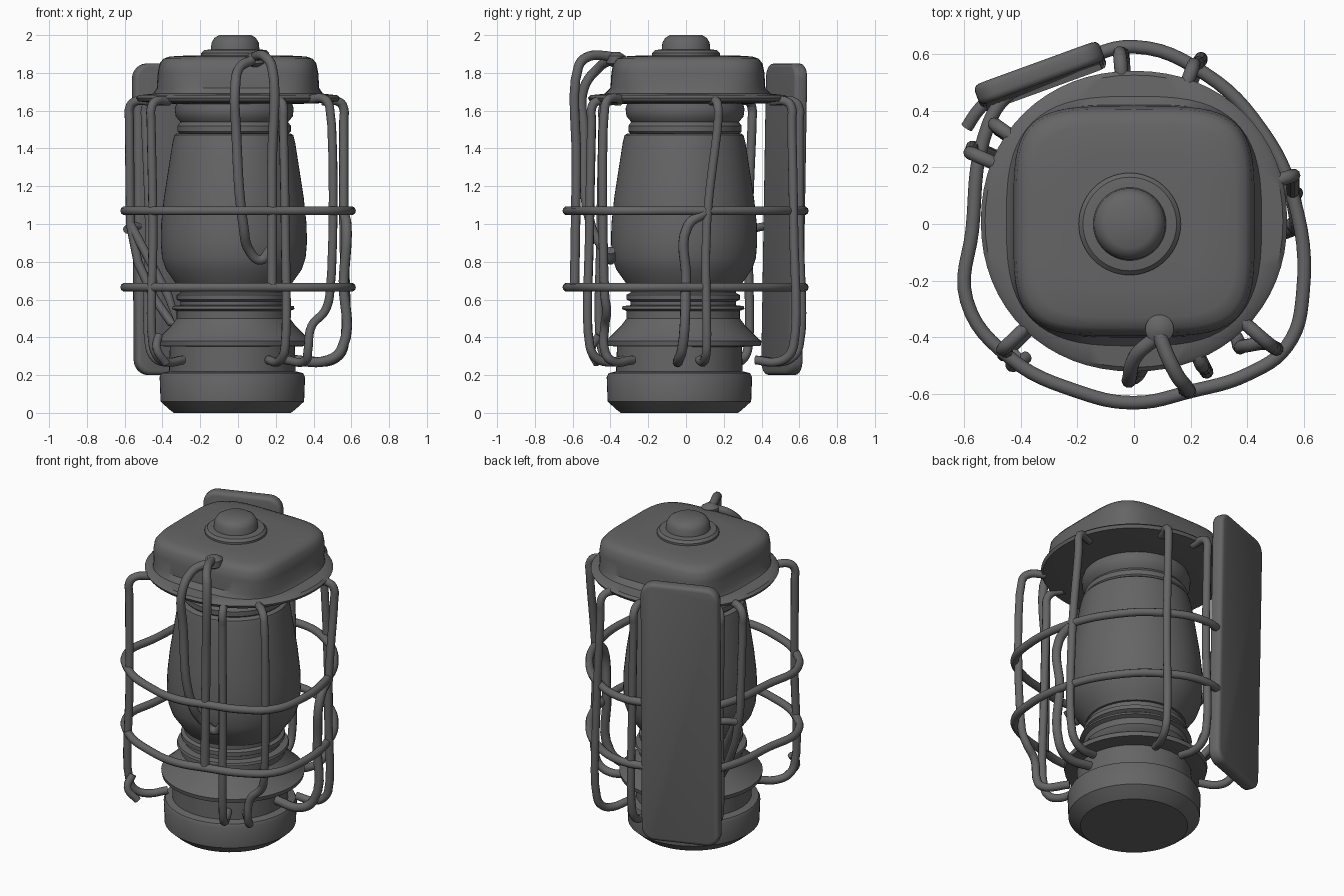
import bpy, bmesh, math
from mathutils import Matrix

old = bpy.data.objects.get("Cube")
if old:
    bpy.data.objects.remove(old, do_unlink=True)

metal = bpy.data.materials.new("dark_grey_metal")
metal.use_nodes = True
GREY = (0.13, 0.13, 0.13, 1)
metal.diffuse_color = GREY
metal.node_tree.nodes["Principled BSDF"].inputs["Base Color"].default_value = GREY


def finish(obj, angle=35):
    obj.data.materials.clear()
    obj.data.materials.append(metal)
    bpy.ops.object.select_all(action='DESELECT')
    obj.select_set(True)
    bpy.context.view_layer.objects.active = obj
    bpy.ops.object.shade_smooth_by_angle(angle=math.radians(angle))
    return obj


def add_mesh(name, bm):
    bmesh.ops.recalc_face_normals(bm, faces=bm.faces)
    mesh = bpy.data.meshes.new(name)
    bm.to_mesh(mesh)
    bm.free()
    obj = bpy.data.objects.new(name, mesh)
    bpy.context.collection.objects.link(obj)
    return finish(obj)


def loft(name, rings, centre, segments=64):
    """Stack rings of (half width, half depth, height, squareness)."""
    bm = bmesh.new()
    loops = []
    for rx, ry, z, n in rings:
        loop = []
        for i in range(segments):
            a = 2 * math.pi * i / segments
            c, s = math.cos(a), math.sin(a)
            x = math.copysign(abs(c) ** (2 / n), c) * rx
            y = math.copysign(abs(s) ** (2 / n), s) * ry
            loop.append(bm.verts.new((centre[0] + x, centre[1] + y, z)))
        loops.append(loop)
    for low, high in zip(loops, loops[1:]):
        for i in range(segments):
            j = (i + 1) % segments
            bm.faces.new((low[i], low[j], high[j], high[i]))
    bm.faces.new(loops[0])
    bm.faces.new(loops[-1])
    return add_mesh(name, bm)


def turned(name, profile, centre):
    return loft(name, [(r, r, z, 2) for r, z in profile], centre)


def rod(name, points, radius=0.024, closed=False):
    curve = bpy.data.curves.new(name, 'CURVE')
    curve.dimensions = '3D'
    curve.bevel_depth = radius
    curve.bevel_resolution = 3
    curve.resolution_u = 6
    curve.use_fill_caps = True
    spline = curve.splines.new('BEZIER')
    spline.bezier_points.add(len(points) - 1)
    for bp, p in zip(spline.bezier_points, points):
        bp.co = p
        bp.handle_left_type = bp.handle_right_type = 'AUTO'
    spline.use_cyclic_u = closed
    obj = bpy.data.objects.new(name, curve)
    bpy.context.collection.objects.link(obj)
    bpy.ops.object.select_all(action='DESELECT')
    obj.select_set(True)
    bpy.context.view_layer.objects.active = obj
    bpy.ops.object.convert(target='MESH')
    return finish(bpy.context.view_layer.objects.active, 50)


# Turned body parts
turned("base", [(0.31, 0), (0.33, 0.015), (0.38, 0.06), (0.385, 0.19), (0.375, 0.21),
                (0.335, 0.22), (0.33, 0.37)], (-0.03, -0.035))
turned("flange", [(0.32, 0.35), (0.41, 0.355), (0.415, 0.38), (0.39, 0.4), (0.33, 0.46),
                  (0.3, 0.5), (0.3, 0.54), (0.325, 0.55), (0.32, 0.565), (0.28, 0.57),
                  (0.28, 0.59), (0.3, 0.6), (0.3, 0.625), (0.28, 0.635), (0.28, 0.7)],
       (-0.025, -0.015))
turned("globe", [(0.29, 0.66), (0.31, 0.69), (0.36, 0.76), (0.38, 0.82), (0.387, 0.9),
                 (0.385, 1.0), (0.37, 1.14), (0.35, 1.27), (0.325, 1.43), (0.315, 1.47),
                 (0.3, 1.48)], (-0.022, -0.01))
turned("neck", [(0.28, 1.47), (0.3, 1.49), (0.3, 1.52), (0.285, 1.54), (0.31, 1.57),
                (0.315, 1.61), (0.3, 1.66)], (-0.02, -0.005))

# Cap: round brim blending to a rounded square crown
loft("cap", [(0.3, 0.3, 1.635, 2), (0.45, 0.45, 1.64, 2), (0.53, 0.52, 1.65, 2.1),
             (0.54, 0.53, 1.668, 2.1), (0.525, 0.515, 1.682, 2.1), (0.45, 0.44, 1.69, 3),
             (0.43, 0.41, 1.72, 3.8), (0.425, 0.405, 1.8, 4.2), (0.415, 0.395, 1.85, 4.4),
             (0.395, 0.375, 1.875, 4.4), (0.36, 0.34, 1.887, 4.2), (0.25, 0.24, 1.893, 3)],
     (0, 0.01))
turned("cap_collar", [(0.18, 1.88), (0.18, 1.905), (0.165, 1.92), (0.13, 1.925)], (-0.015, 0))
turned("cap_knob", [(0.13, 1.91), (0.125, 1.96), (0.11, 1.985), (0.085, 2.0)], (-0.015, 0))

# Back panel: rounded slab
bm = bmesh.new()
bmesh.ops.create_cube(bm, size=1, matrix=Matrix.Diagonal((0.47, 0.075, 1.65, 1)))
corners = [e for e in bm.edges if abs((e.verts[0].co - e.verts[1].co).y) > 0.01]
bmesh.ops.bevel(bm, geom=corners, offset=0.08, segments=6, affect='EDGES', profile=0.5)
rims = [e for e in bm.edges if abs((e.verts[0].co - e.verts[1].co).y) < 0.001]
bmesh.ops.bevel(bm, geom=rims, offset=0.022, segments=3, affect='EDGES', profile=0.5)
bm.transform(Matrix.Translation((-0.33, 0.52, 1.025)) @ Matrix.Rotation(math.radians(20), 4, 'Z')
             @ Matrix.Rotation(math.radians(-1), 4, 'X'))
add_mesh("back_panel", bm)

# Guard hoops
hoop = [(0, 0.625), (0.25, 0.53), (0.45, 0.33), (0.56, 0.1), (0.595, -0.25), (0.54, -0.43),
        (0.4, -0.53), (0.2, -0.59), (0, -0.63), (-0.2, -0.59), (-0.44, -0.47),
        (-0.59, -0.27), (-0.57, -0.02), (-0.53, 0.3), (-0.45, 0.45), (-0.2, 0.57)]
for name, z in (("upper_hoop", 1.07), ("lower_hoop", 0.665)):
    rod(name, [(x, y, z) for x, y in hoop], closed=True)


# Upright guard bars, bent in at both ends
def upright(name, top, foot, low=0.36, hook=True):
    (x, y), (u, v) = top, foot
    pts = [(x * 0.8, y * 0.8, 1.65), (x * 0.96, y * 0.96, 1.645), (x, y, 1.61),
           (x, y, 1.55), (u, v, 1.0), (u, v, low)]
    if hook:
        pts += [(u * 0.95, v * 0.95, 0.3), (u * 0.84, v * 0.84, 0.27),
                (u * 0.65, v * 0.65, 0.28)]
    rod(name, pts)


upright("left_bar", (0.56, 0.17), (0.56, 0.11), 0.35)
upright("front_right_bar", (-0.46, -0.44), (-0.45, -0.45))
upright("front_bar", (0.24, -0.5), (0.25, -0.51))
upright("back_bar", (0.21, 0.56), (0.23, 0.57))
upright("back_panel_bar", (-0.05, 0.6), (-0.04, 0.6))
upright("right_bar", (-0.49, 0.35), (-0.47, 0.33))
upright("right_short_bar", (-0.575, 0.25), (-0.57, 0.27), 1.25 - 0.25, False)
rod("front_left_bar", [(0.38, -0.34, 1.66), (0.46, -0.41, 1.66), (0.485, -0.43, 1.62),
                       (0.485, -0.43, 0.62), (0.46, -0.42, 0.54), (0.39, -0.43, 0.46),
                       (0.37, -0.43, 0.33), (0.36, -0.4, 0.28), (0.25, -0.28, 0.28)])
rod("left_lower_bar", [(0.56, 0.1, 1.06), (0.575, 0.01, 0.99), (0.56, 0.0, 0.7),
                       (0.55, -0.02, 0.34), (0.48, -0.04, 0.28), (0.28, -0.04, 0.28)], 0.027)

# Front handle with a loose inner leg
rod("handle", [(0.08, -0.35, 1.87), (0.1, -0.42, 1.89), (0.15, -0.53, 1.88),
               (0.18, -0.57, 1.83), (0.18, -0.58, 1.3), (0.18, -0.59, 0.66)], 0.026)
rod("handle_inner_leg", [(0.08, -0.4, 1.87), (0.01, -0.46, 1.83), (-0.015, -0.54, 1.72),
                         (-0.01, -0.54, 1.5), (0.03, -0.5, 0.98), (0.06, -0.43, 0.86),
                         (0.12, -0.4, 0.81), (0.17, -0.4, 0.86)], 0.026)
turned("handle_joint", [(0.02, 1.83), (0.05, 1.85), (0.05, 1.89), (0.02, 1.91)], (0.09, -0.37))

# Small lever and loose clip
rod("side_lever", [(-0.59, 0.34, 0.97), (-0.55, 0.4, 0.985), (-0.48, 0.47, 0.99)], 0.022)
rod("loose_clip", [(-0.42, -0.46, 0.41), (-0.43, -0.5, 0.34), (-0.38, -0.47, 0.26)], 0.022)
